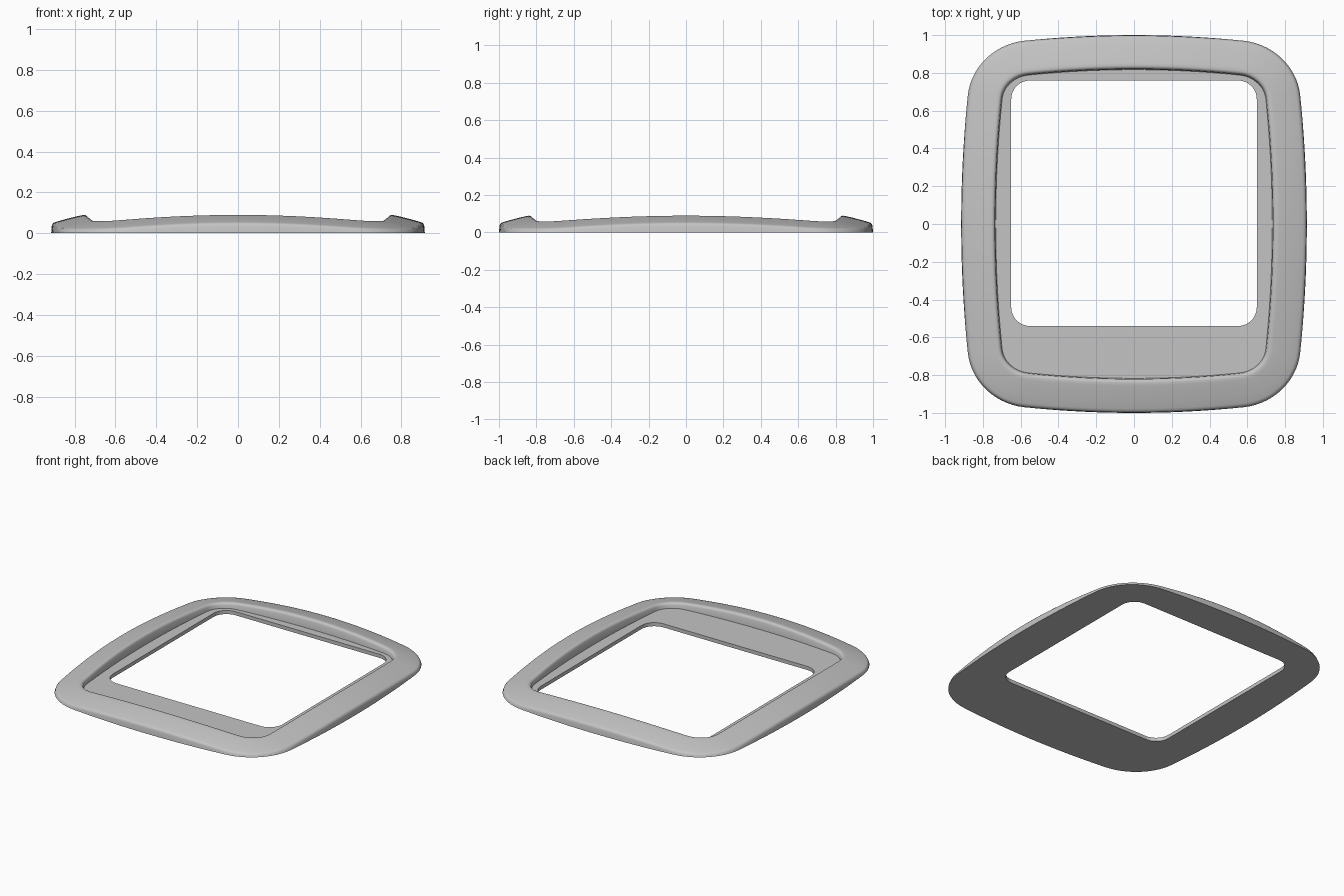
import bpy, bmesh, math
from mathutils import Vector
from mathutils.geometry import interpolate_bezier

cube = bpy.data.objects.get("Cube")
if cube:
    bpy.data.objects.remove(cube, do_unlink=True)

SIDE, CORNER = 12, 14  # samples per half side and per corner
FLOOR = 0.025


def bowed_quarter():
    """Outer outline from the middle of the left side to the middle of the back."""
    a, b = Vector((0.88, 0.68, 0)), Vector((0.58, 0.97, 0))
    side = [Vector((0.915 - 0.035 * (i / SIDE) ** 2, a.y * i / SIDE, 0)) for i in range(SIDE)]
    back = [Vector((b.x * i / SIDE, 1 - 0.03 * (i / SIDE) ** 2, 0)) for i in range(SIDE)]
    ha = a + Vector((-0.103, 1, 0)).normalized() * 0.156
    hb = b + Vector((1, -0.104, 0)).normalized() * 0.156
    return side + interpolate_bezier(a, ha, hb, b, CORNER + 1) + back[::-1]


def full_loop(quarter):
    """Mirror a quarter outline into a closed loop."""
    half = quarter + [Vector((-p.x, p.y, 0)) for p in quarter[-2::-1]]
    return half + [Vector((p.x, -p.y, 0)) for p in half[-2:0:-1]]


def opening_loop():
    """Rounded window, set towards the back, sampled like the outline."""
    w, y0, y1, r = 0.65, -0.54, 0.76, 0.1
    mid, half = (y0 + y1) / 2, (y1 - y0) / 2
    q = [Vector((w, (half - r) * i / SIDE, 0)) for i in range(SIDE)]
    for i in range(CORNER + 1):
        t = math.pi / 2 * i / CORNER
        q.append(Vector((w - r + r * math.cos(t), half - r + r * math.sin(t), 0)))
    q += [Vector(((w - r) * i / SIDE, half, 0)) for i in range(SIDE)][::-1]
    return [p + Vector((0, mid, 0)) for p in full_loop(q)]


outer = full_loop(bowed_quarter())
count = len(outer)
normals = []
for i in range(count):
    t = (outer[(i + 1) % count] - outer[i - 1]).normalized()
    normals.append(Vector((-t.y, t.x, 0)))

# Rim section: inward offset, height at the middle of a side
section = [(0.003, 0.036), (0.006, 0.045), (0.012, 0.051), (0.022, 0.055),
           (0.06, 0.066), (0.11, 0.079), (0.145, 0.087), (0.16, 0.0895),
           (0.169, 0.088), (0.175, 0.083), (0.179, 0.075)]


def offset_loop(d, z, crowned=True):
    """Inset outline; crowned loops dip towards the corners."""
    pts = []
    for p, n in zip(outer, normals):
        ridge = p + n * 0.17
        dip = 0.047 * (ridge.x / 0.745 * ridge.y / 0.83) ** 2 if crowned else 0
        q = p + n * d
        pts.append((q.x, q.y, z - dip))
    return pts


window = opening_loop()
loops = [offset_loop(0, 0, False)]
loops += [offset_loop(d, z) for d, z in section]
loops.append(offset_loop(0.183, FLOOR, False))
loops += [[(p.x, p.y, z) for p in window] for z in (FLOOR, 0)]

# Skin the loops into one closed ring
bm = bmesh.new()
rings = [[bm.verts.new(p) for p in loop] for loop in loops]
for a, b in zip(rings, rings[1:] + rings[:1]):
    for i in range(count):
        j = (i + 1) % count
        bm.faces.new((a[i], a[j], b[j], b[i]))
bmesh.ops.recalc_face_normals(bm, faces=bm.faces)
mesh = bpy.data.meshes.new("bezel_frame")
bm.to_mesh(mesh)
bm.free()
frame = bpy.data.objects.new("bezel_frame", mesh)
bpy.context.collection.objects.link(frame)

# Plain grey finish
grey = bpy.data.materials.new("plain_grey")
grey.use_nodes = True
colour = (0.55, 0.55, 0.55, 1)
grey.diffuse_color = colour
grey.node_tree.nodes["Principled BSDF"].inputs["Base Color"].default_value = colour
mesh.materials.append(grey)

bpy.ops.object.select_all(action='DESELECT')
frame.select_set(True)
bpy.context.view_layer.objects.active = frame
bpy.ops.object.shade_smooth_by_angle(angle=math.radians(35))
